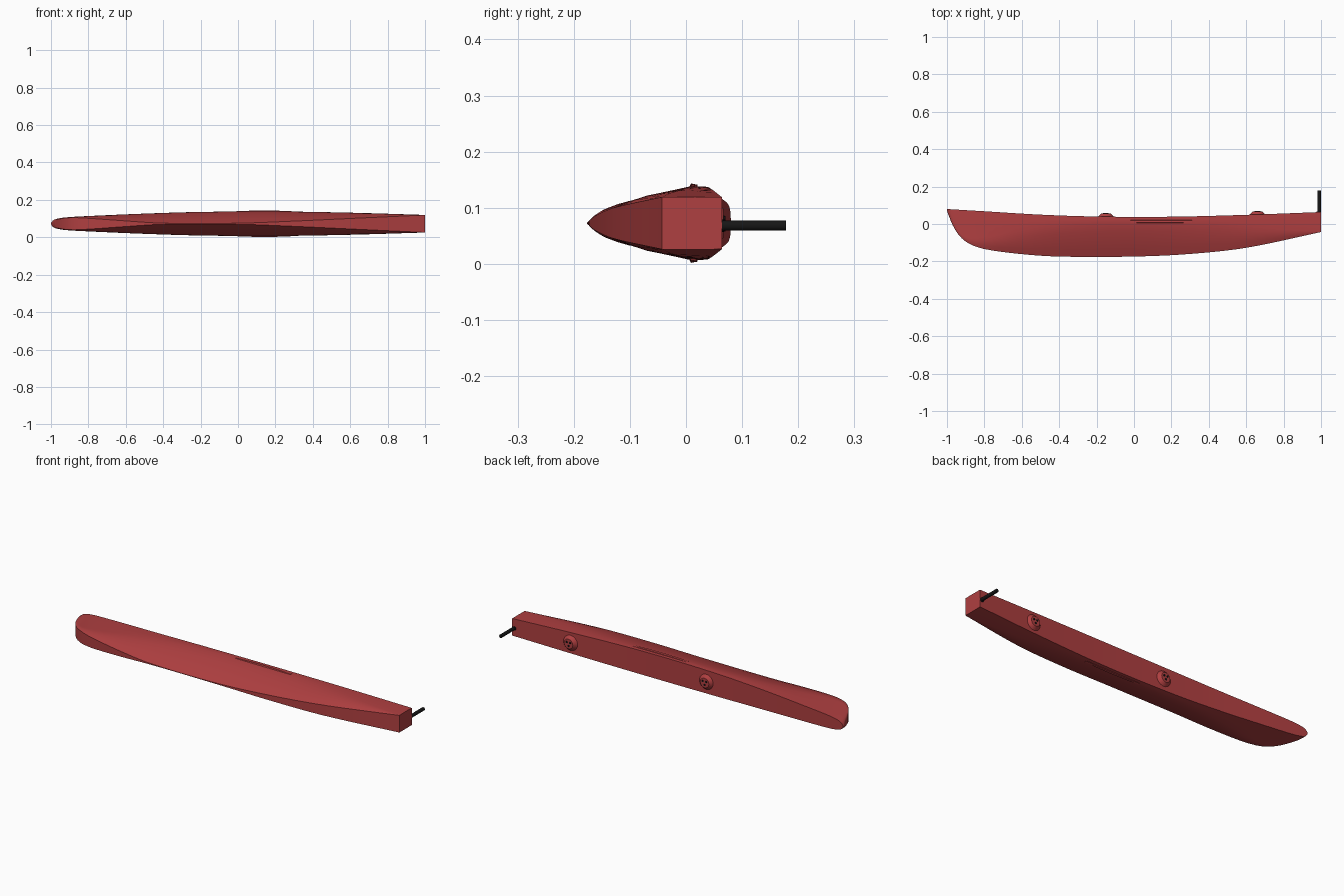
import bpy, bmesh, math
from mathutils import Matrix

if "Cube" in bpy.data.objects:
    bpy.data.objects.remove(bpy.data.objects["Cube"])


def material(name, rgb):
    m = bpy.data.materials.new(name)
    m.diffuse_color = (*rgb, 1)
    m.use_nodes = True
    m.node_tree.nodes["Principled BSDF"].inputs["Base Color"].default_value = m.diffuse_color
    return m


RED = material("hull red", (0.43, 0.05, 0.052))
BLACK = material("fitting black", (0.008, 0.008, 0.008))
ZC = 0.0725  # centre plane of the hull, which lies on its side


def finish(name, bm, mat, angle=25):
    bmesh.ops.recalc_face_normals(bm, faces=bm.faces)
    me = bpy.data.meshes.new(name)
    bm.to_mesh(me)
    bm.free()
    me.materials.append(mat)
    ob = bpy.data.objects.new(name, me)
    bpy.context.collection.objects.link(ob)
    bpy.ops.object.select_all(action='DESELECT')
    ob.select_set(True)
    bpy.context.view_layer.objects.active = ob
    bpy.ops.object.shade_smooth_by_angle(angle=math.radians(angle))
    return ob


def curve(pts, x):
    """Smooth interpolation through (x, value) points."""
    n = len(pts)

    def slope(i):
        a, b = pts[max(i - 1, 0)], pts[min(i + 1, n - 1)]
        return (b[1] - a[1]) / (b[0] - a[0])
    for i in range(n - 1):
        (x0, v0), (x1, v1) = pts[i], pts[i + 1]
        if x <= x1 or i == n - 2:
            h = x1 - x0
            t = (x - x0) / h
            return (v0 * (2*t**3 - 3*t*t + 1) + slope(i) * h * (t**3 - 2*t*t + t)
                    + v1 * (3*t*t - 2*t**3) + slope(i + 1) * h * (t**3 - t*t))


# hull lines along the length
SHEER = [(-1, .08), (-.8, .068), (-.5, .05), (-.2, .04), (.2, .039), (.6, .049), (1, .064)]
WIDTH = [(-1, .003), (-.99, .017), (-.97, .026), (-.92, .034), (-.8, .041),
         (-.5, .054), (-.2, .063), (.2, .0655), (.6, .059), (1, .047)]
KEEL = [(-1, .07), (-.97, -.005), (-.93, -.067), (-.88, -.106), (-.8, -.134),
        (-.6, -.161), (-.4, -.174), (0, -.174), (.3, -.16), (.6, -.127), (1, -.043)]
CHINE = [(-1, .072), (-.97, .01), (-.93, -.05), (-.85, -.075), (-.6, -.035),
         (-.3, -.003), (.1, .005), (.5, -.004), (.8, -.03), (1, -.042)]
FLAT = [(-1, .0028), (-.97, .021), (-.9, .032), (-.8, .029), (-.6, .015),
        (-.4, .003), (0, .003), (.3, .014), (.6, .028), (1, .0465)]


def section(x):
    s, w, k, c, f = (curve(t, x) for t in (SHEER, WIDTH, KEEL, CHINE, FLAT))
    c = max(c, k + .001)
    f = min(f, w * .99)
    half = [(s, w * .985), (s + (c - s) * .45, w)]
    for i in range(5):                       # slightly bulged lower side
        t = i / 4
        half.append((c + (k - c) * t, w * .99 + (f - w * .99) * t + .006 * math.sin(math.pi * t)
                     * min(1, (c - k) / .1)))
    ring = [(x, y, ZC + z) for y, z in half]
    return ring + [(x, y, ZC - z) for y, z in reversed(half)]


# hull: lofted sections with flat deck and transom
bm = bmesh.new()
xs = [-1, -.997, -.99, -.98, -.97, -.955, -.94, -.92, -.9, -.875, -.85]
xs += [-.85 + 1.85 * i / 40 for i in range(1, 41)]
rings = [[bm.verts.new(p) for p in section(x)] for x in xs]
n = len(rings[0])
for a, b in zip(rings, rings[1:]):
    for i in range(n):
        j = (i + 1) % n
        bm.faces.new((a[i], a[j], b[j], b[i]))
bm.faces.new(rings[0])
bm.faces.new(rings[-1])
finish("hull", bm, RED)


def disc(bm, x, y, z, r1, r2, h, sides=24):
    """Round frustum standing on the deck, axis along +y."""
    m = Matrix.Translation((x, y + h / 2, z)) @ Matrix.Rotation(-math.pi / 2, 4, 'X')
    bmesh.ops.create_cone(bm, cap_ends=True, segments=sides, radius1=r1, radius2=r2,
                          depth=h, matrix=m)


# two raised deck mounts with small black fittings
for name, x in (("middle", -.15), ("stern", .66)):
    y = curve(SHEER, x)
    bm = bmesh.new()
    disc(bm, x, y - .004, ZC, .045, .026, .02)
    finish(name + "_deck_mount", bm, RED)
    bm = bmesh.new()
    for dx, dz in ((-.01, .008), (.01, .008), (0, -.01)):
        disc(bm, x + dx, y + .012, ZC + dz, .006, .005, .007, 10)
    finish(name + "_mount_fitting", bm, BLACK)

# stern post and its collar
bm = bmesh.new()
disc(bm, .99, .058, .068, .009, .009, .12, 16)
finish("stern_post", bm, BLACK)
bm = bmesh.new()
disc(bm, .988, .058, .068, .011, .011, .009, 16)
finish("stern_post_collar", bm, BLACK)

# thin side rails along the middle of both sides
for name, side in (("upper", 1), ("lower", -1)):
    bm = bmesh.new()
    prev = None
    for i in range(13):
        x = -.02 + .33 * i / 12
        w = curve(WIDTH, x)
        out = .004 * math.sin(math.pi * i / 12) + .001
        cur = [bm.verts.new((x, y, ZC + side * d)) for y, d in
               ((.004, w - .004), (.009, w + out), (.02, w + out * .6), (.022, w - .004))]
        if prev:
            for k in range(4):
                bm.faces.new((prev[k], prev[(k + 1) % 4], cur[(k + 1) % 4], cur[k]))
        else:
            bm.faces.new(cur)
        prev = cur
    bm.faces.new(prev)
    finish(name + "_side_rail", bm, RED)
